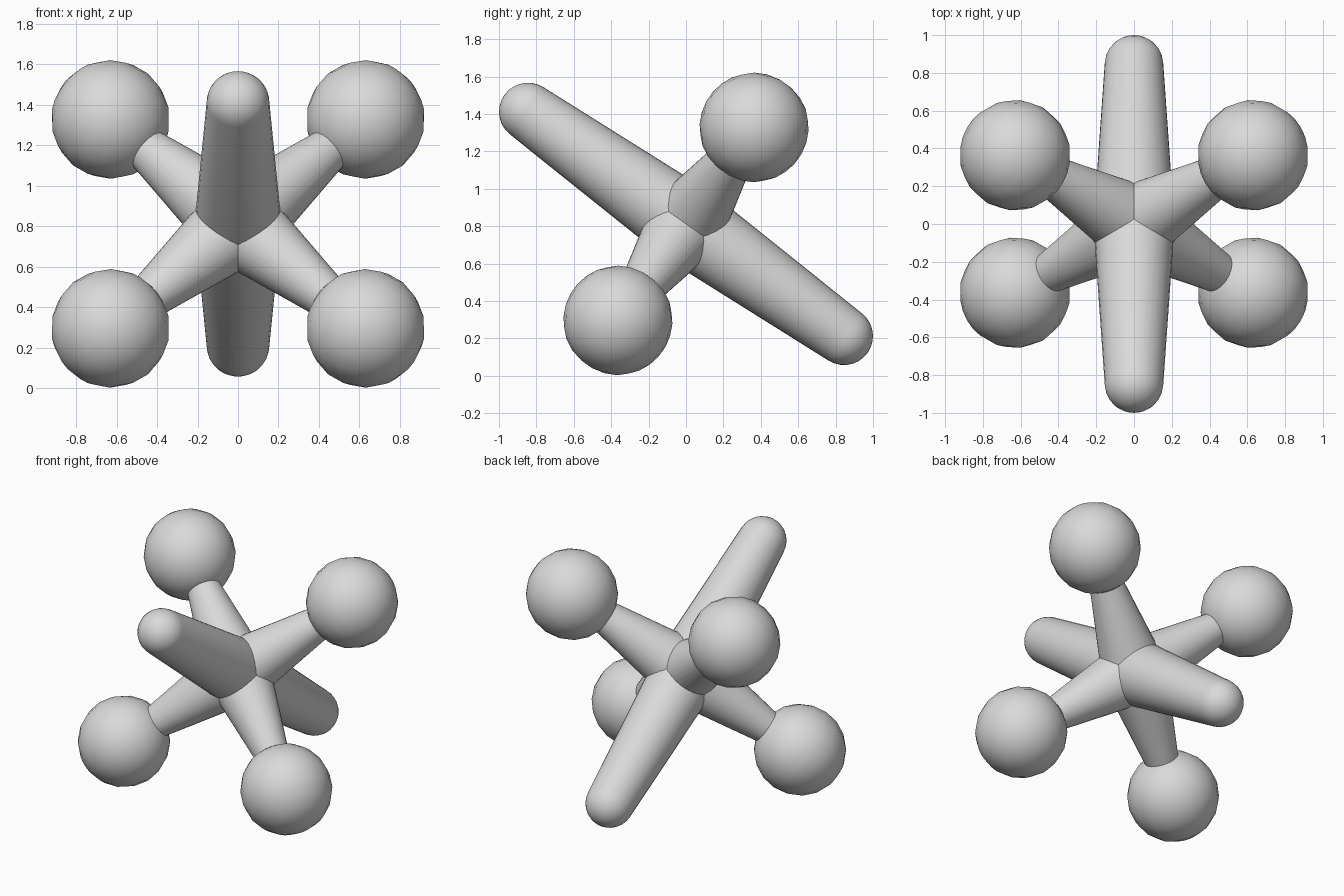
import bpy, bmesh, math
from mathutils import Vector

if "Cube" in bpy.data.objects:
    bpy.data.objects.remove(bpy.data.objects["Cube"])

CENTRE = Vector((0, 0, 0.8125))
grey = bpy.data.materials.new("light grey")
grey.diffuse_color = (0.7, 0.7, 0.7, 1)
grey.use_nodes = True
grey.node_tree.nodes["Principled BSDF"].inputs["Base Color"].default_value = grey.diffuse_color


def lathe(name, profile, origin, direction, sides):
    """Revolve (radius, height) points around an axis pointing along direction."""
    bm = bmesh.new()
    verts = [bm.verts.new((r, 0, h)) for r, h in profile]
    edges = [bm.edges.new(p) for p in zip(verts, verts[1:])]
    bmesh.ops.spin(bm, geom=verts + edges, cent=(0, 0, 0), axis=(0, 0, 1),
                   angle=2 * math.pi, steps=sides, use_merge=True)
    bmesh.ops.remove_doubles(bm, verts=bm.verts, dist=1e-5)
    bmesh.ops.recalc_face_normals(bm, faces=bm.faces)
    mesh = bpy.data.meshes.new(name)
    bm.to_mesh(mesh)
    bm.free()
    ob = bpy.data.objects.new(name, mesh)
    bpy.context.collection.objects.link(ob)
    ob.location = origin
    ob.rotation_euler = direction.to_track_quat('Z', 'Y').to_euler()
    mesh.materials.append(grey)
    bpy.ops.object.select_all(action='DESELECT')
    ob.select_set(True)
    bpy.context.view_layer.objects.active = ob
    bpy.ops.object.shade_smooth_by_angle(angle=math.radians(40))
    return ob


def arc(r, h, start, steps):
    """Round profile from the start angle up to the pole."""
    pts = []
    for i in range(steps + 1):
        a = start + (math.pi / 2 - start) * i / steps
        pts.append((0 if i == steps else r * math.cos(a), h + r * math.sin(a)))
    return pts


# Two long tapered spikes with rounded tips
for name, s in (("front_spike", 1), ("back_spike", -1)):
    lathe(name, [(0, 0), (0.215, 0)] + arc(0.155, 1.036, 0.05, 7),
          CENTRE, Vector((0, -0.845 * s, 0.6 * s)), 32)

# Four tapered arms, each ending in a ball
for side, sx in (("left", -1), ("right", 1)):
    for level, s in (("upper", 1), ("lower", -1)):
        reach = Vector((0.63 * sx, 0.364 * s, 0.516 * s))
        lathe(f"{level}_{side}_arm", [(0, 0), (0.211, 0), (0.098, 0.7), (0, 0.7)],
              CENTRE, reach, 32)
        ball = [(0, -0.293)] + arc(0.293, 0, -math.pi / 2, 10)[1:]
        lathe(f"{level}_{side}_ball", ball, CENTRE + reach, reach, 20)
